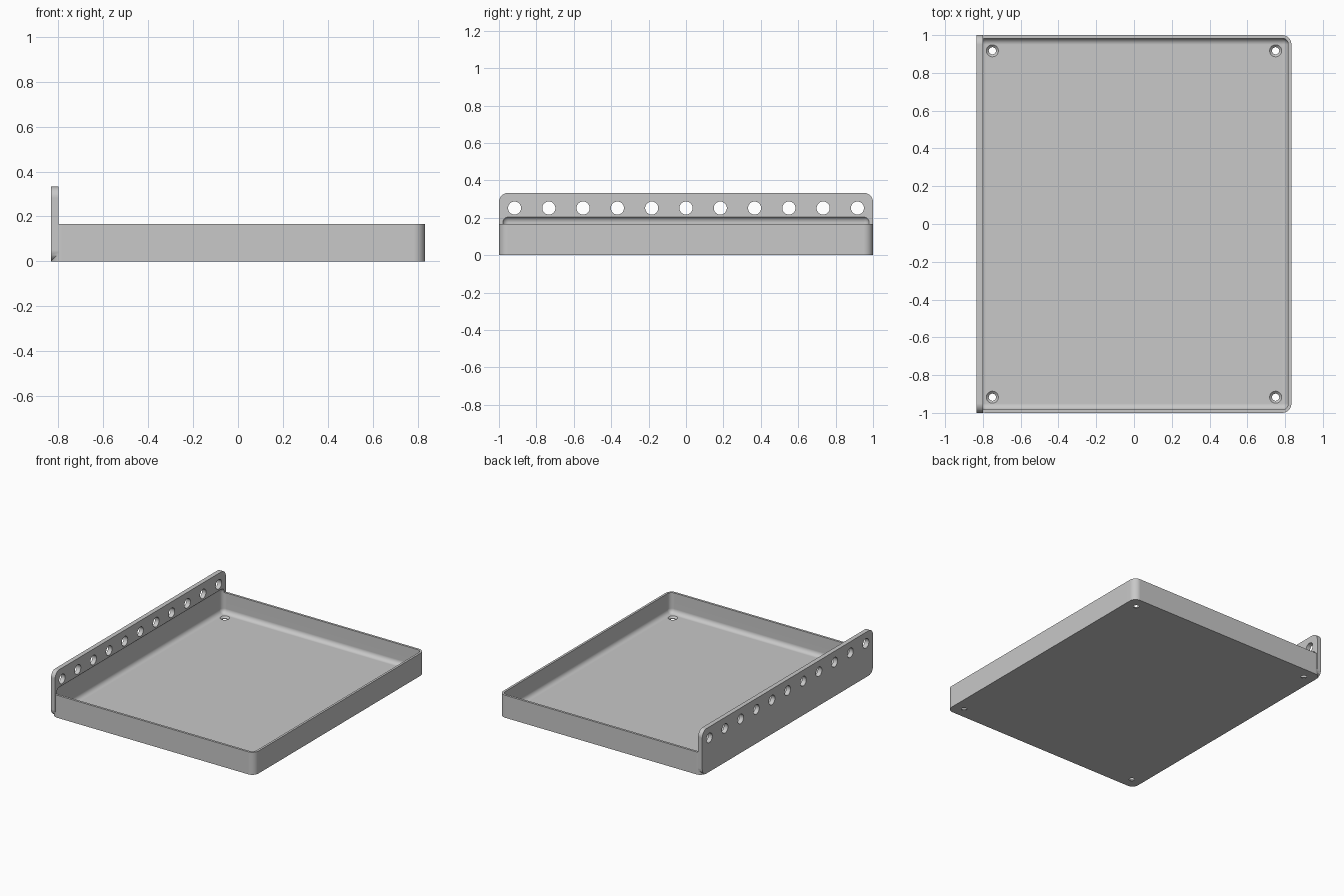
import bpy, bmesh
from math import pi, radians
from mathutils import Matrix

default = bpy.data.objects.get("Cube")
if default:
    bpy.data.objects.remove(default, do_unlink=True)

HALF_X, HALF_Y = 0.8333, 1.0      # half footprint
RIM, PLATE_TOP = 0.1667, 0.3333   # heights
WALL, PLATE = 0.0167, 0.0333      # thicknesses
OUTER_R, INNER_R = 0.05, 0.0333   # corner radii

grey = bpy.data.materials.new("light grey")
grey.use_nodes = True
grey.diffuse_color = (0.58, 0.58, 0.58, 1)
grey.node_tree.nodes["Principled BSDF"].inputs["Base Color"].default_value = grey.diffuse_color


def make_object(name, bm):
    bmesh.ops.recalc_face_normals(bm, faces=bm.faces)
    mesh = bpy.data.meshes.new(name)
    bm.to_mesh(mesh)
    bm.free()
    mesh.materials.append(grey)
    obj = bpy.data.objects.new(name, mesh)
    bpy.context.collection.objects.link(obj)
    return obj


def rounded_box(name, low, high, radius, axis=None):
    """Box between two corners; rounds edges along one axis, or all edges."""
    bm = bmesh.new()
    bmesh.ops.create_cube(bm, size=1)
    for v in bm.verts:
        v.co = [l + (c + 0.5) * (h - l) for l, h, c in zip(low, high, v.co)]
    edges = [e for e in bm.edges if axis is None
             or abs(e.verts[0].co[axis] - e.verts[1].co[axis]) > 1e-4]
    bmesh.ops.bevel(bm, geom=edges, offset=radius, segments=8,
                    profile=0.5, affect='EDGES')
    return make_object(name, bm)


def cones(name, centres, r_low, r_high, depth, turn=Matrix()):
    bm = bmesh.new()
    for c in centres:
        bmesh.ops.create_cone(bm, cap_ends=True, segments=32, radius1=r_low,
                              radius2=r_high, depth=depth,
                              matrix=Matrix.Translation(c) @ turn)
    return make_object(name, bm)


def combine(target, tool, operation):
    mod = target.modifiers.new(tool.name, 'BOOLEAN')
    mod.object, mod.operation, mod.solver = tool, operation, 'EXACT'
    bpy.context.view_layer.objects.active = target
    bpy.ops.object.modifier_apply(modifier=mod.name)
    bpy.data.objects.remove(tool, do_unlink=True)


# Tray body joined with the tall side plate
tray = rounded_box("tray_with_side_plate", (-HALF_X, -HALF_Y, 0),
                   (HALF_X, HALF_Y, RIM), OUTER_R, axis=2)
plate = rounded_box("side_plate", (-HALF_X, -HALF_Y, 0),
                    (-HALF_X + PLATE, HALF_Y, PLATE_TOP), OUTER_R, axis=0)
combine(tray, plate, 'UNION')

# Filleted cavity, which also bites into the plate
cavity = rounded_box("cavity", (-HALF_X + WALL, -HALF_Y + WALL, WALL),
                     (HALF_X - WALL, HALF_Y - WALL, 0.2083), INNER_R)
combine(tray, cavity, 'DIFFERENCE')

# Row of holes through the plate
row = [(-HALF_X + PLATE / 2, i / 6, 0.2517) for i in range(-5, 6)]
row = [(x, y * 1.1, z) for x, y, z in row]
combine(tray, cones("plate_holes", row, 0.035, 0.035, 0.1,
                    Matrix.Rotation(pi / 2, 4, 'Y')), 'DIFFERENCE')

# Countersunk screw holes in the floor corners
corners = [(sx * 0.75, sy * 0.917) for sx in (-1, 1) for sy in (-1, 1)]
combine(tray, cones("screw_holes", [(x, y, 0) for x, y in corners],
                    0.019, 0.019, 0.08), 'DIFFERENCE')
combine(tray, cones("countersinks", [(x, y, 0.0107) for x, y in corners],
                    0.0185, 0.0325, 0.013), 'DIFFERENCE')

# Smooth fillets with crisp edges
bpy.ops.object.select_all(action='DESELECT')
tray.select_set(True)
bpy.context.view_layer.objects.active = tray
bpy.ops.object.shade_smooth_by_angle(angle=radians(30))
weighted = tray.modifiers.new("even_shading", 'WEIGHTED_NORMAL')
weighted.keep_sharp = True
